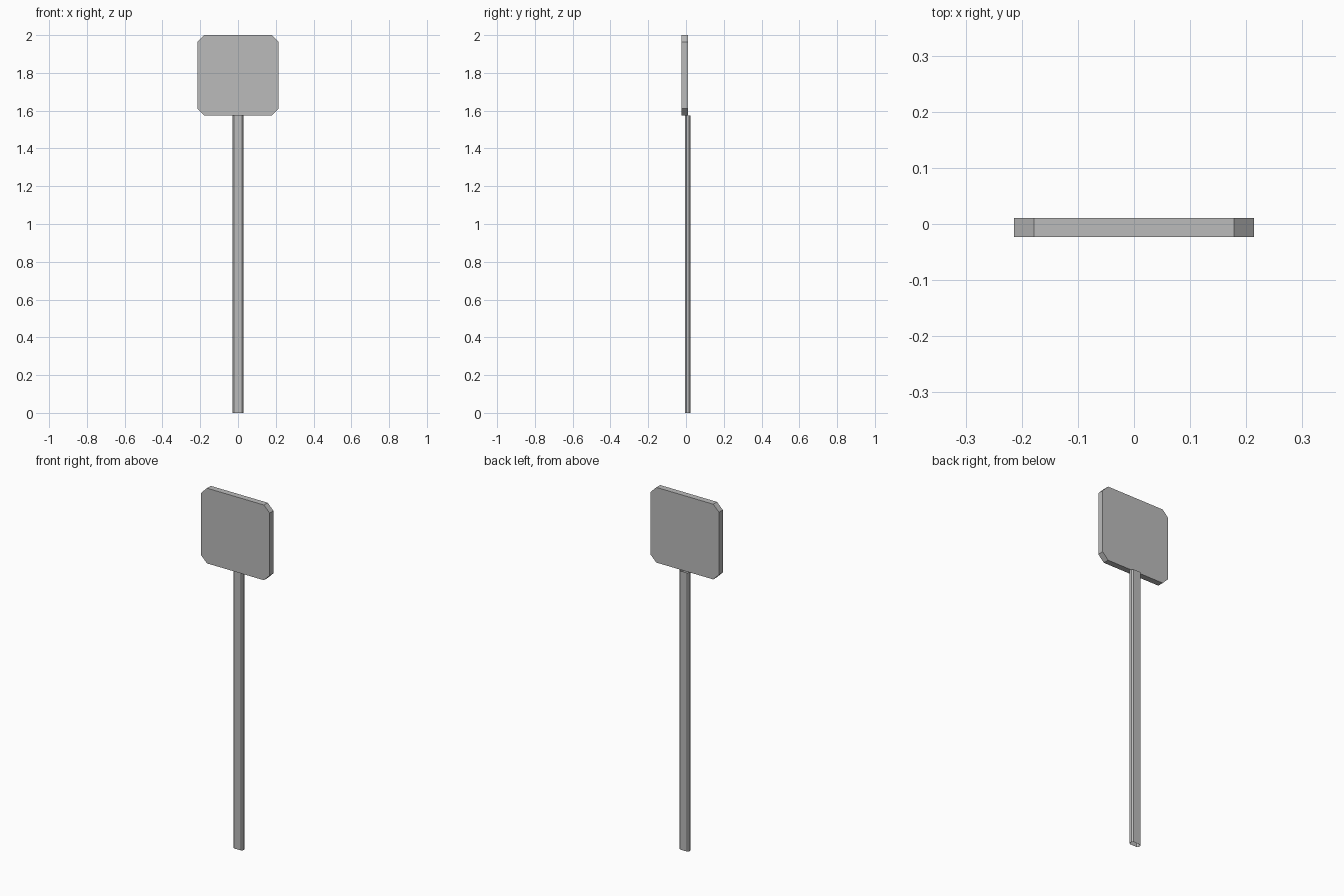
import bpy
import bmesh

cube = bpy.data.objects.get("Cube")
if cube:
    bpy.data.objects.remove(cube, do_unlink=True)

grey = bpy.data.materials.new("plain_grey")
grey.use_nodes = True
colour = (0.5, 0.5, 0.5, 1)
grey.diffuse_color = colour
grey.node_tree.nodes["Principled BSDF"].inputs["Base Color"].default_value = colour


def cut_corner_outline(half_w, half_h, cut):
    """Counter-clockwise rectangle with its four corners cut off."""
    w, h = half_w, half_h
    return [(w, cut - h), (w, h - cut), (w - cut, h), (cut - w, h),
            (-w, h - cut), (-w, cut - h), (cut - w, -h), (w - cut, -h)]


def extrude_outline(name, outline, place, start, end, caps):
    """Sweep an outline between two depths; place maps (u, v, depth) to a point."""
    bm = bmesh.new()
    a, b = [[bm.verts.new(place(u, v, d)) for u, v in outline] for d in (start, end)]
    n = len(outline)
    for i in range(n):
        j = (i + 1) % n
        bm.faces.new((a[i], a[j], b[j], b[i]))
    if caps:
        bm.faces.new(a[::-1])
        bm.faces.new(b)
    bmesh.ops.recalc_face_normals(bm, faces=bm.faces)
    mesh = bpy.data.meshes.new(name)
    bm.to_mesh(mesh)
    bm.free()
    mesh.materials.append(grey)
    obj = bpy.data.objects.new(name, mesh)
    bpy.context.collection.objects.link(obj)
    return obj


# Sign plate: thick panel with clipped corners
extrude_outline("sign_plate", cut_corner_outline(0.214, 0.2125, 0.036),
                lambda u, v, d: (u, d, v + 1.7875), -0.023, 0.011, True)

# Post: flattened tube with bevelled corners, open at both ends
extrude_outline("post", cut_corner_outline(0.03, 0.0145, 0.008),
                lambda u, v, d: (u, v + 0.0085, d), 0, 1.575, False)
